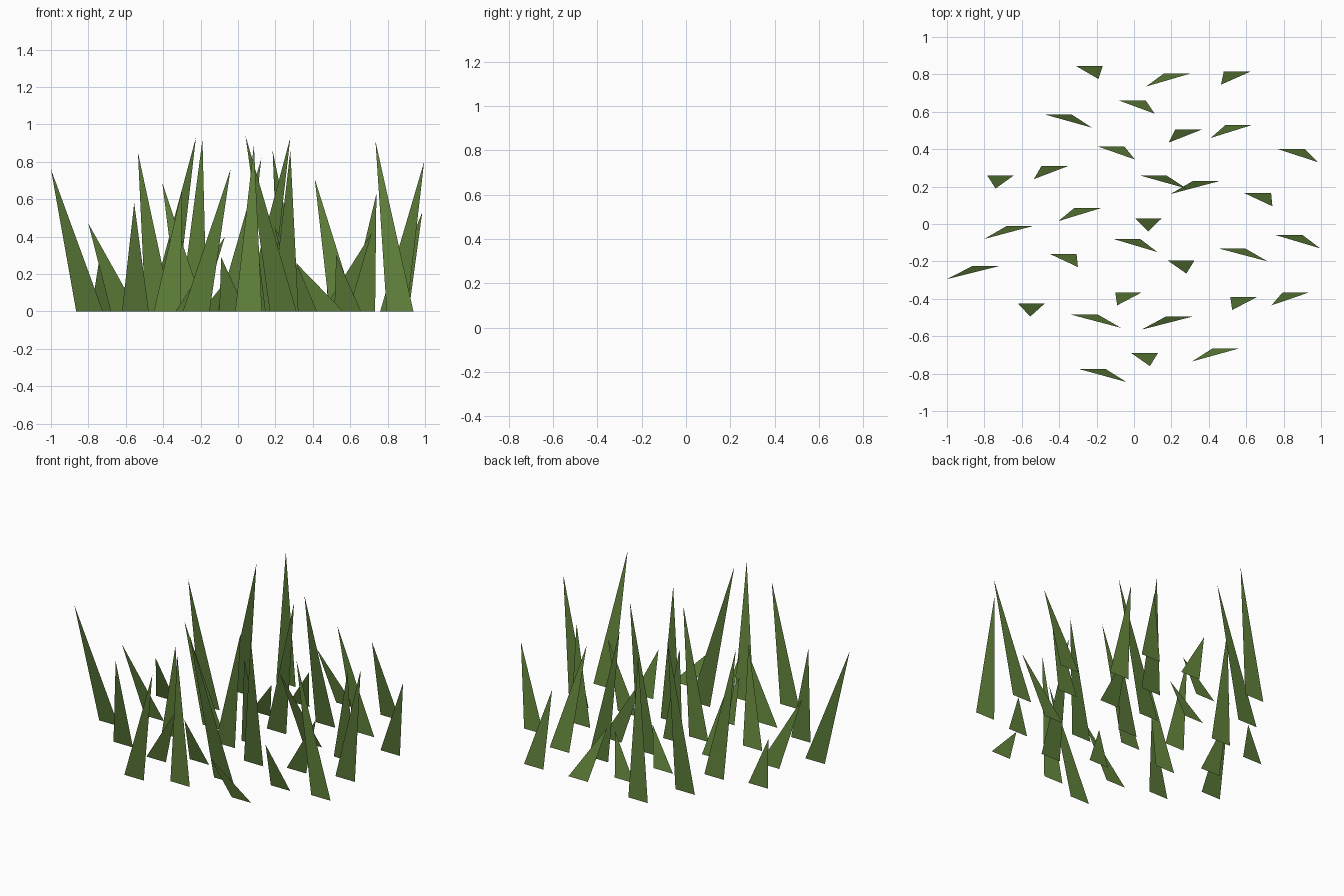
import bpy

WIDTH = 0.143               # base width of each blade
LEAN = 0.07                 # every tip leans slightly to the front
SHIFT_X, SHIFT_Y = 0.005, -0.005   # centres the clump

# Blades by shade of green: base left x, base y, tip x, height
BLADES = {
    "dark": [
        (-.48, .59, -.23, .93), (.215, .51, .18, .86), (-.79, .265, -.745, .29),
        (.025, .265, .275, .93), (.31, .235, .19, .45), (0, .035, .07, .59),
        (.175, -.19, .275, .86), (-.87, -.22, -1.005, .76), (.165, -.49, .035, .94),
        (-.625, -.42, -.56, .58),
    ],
    "mid": [
        (-.315, .85, -.195, .92), (.475, .82, .46, .51), (-.085, .665, .105, .27),
        (-.20, .42, 0, .25), (.765, .405, .98, .53), (-.50, .315, -.54, .85),
        (.585, .17, .735, .63), (-.685, -.005, -.805, .47), (-.115, -.075, .12, .82),
        (.755, -.055, .99, .80), (.445, -.125, .71, .42), (.51, -.385, .52, .30),
        (-.105, -.36, -.095, .29), (-.30, -.77, -.045, .76), (-.34, -.48, -.075, .40),
    ],
    "light": [
        (.155, .81, .06, .36), (.485, .535, .405, .71), (-.325, .09, -.41, .69),
        (-.455, -.155, -.305, .65), (.79, -.36, .73, .91), (-.02, -.685, .08, .89),
        (.415, -.66, .305, .26),
    ],
}
GREENS = {
    "dark": (0.095, 0.175, 0.037, 1),
    "mid": (0.115, 0.215, 0.042, 1),
    "light": (0.14, 0.26, 0.05, 1),
}

for shade, blades in BLADES.items():
    # One flat triangle per blade
    verts, faces = [], []
    for x, y, tip_x, height in blades:
        n = len(verts)
        verts += [(x, y, 0), (x + WIDTH, y, 0), (tip_x, y - LEAN, height)]
        faces.append((n, n + 1, n + 2))
    verts = [(x + SHIFT_X, y + SHIFT_Y, z) for x, y, z in verts]

    name = f"{shade}_grass_blades"
    mesh = bpy.data.meshes.new(name)
    mesh.from_pydata(verts, [], faces)
    bpy.context.collection.objects.link(bpy.data.objects.new(name, mesh))

    # Leaf green
    green = bpy.data.materials.new(f"{shade}_green")
    green.diffuse_color = GREENS[shade]
    mesh.materials.append(green)
